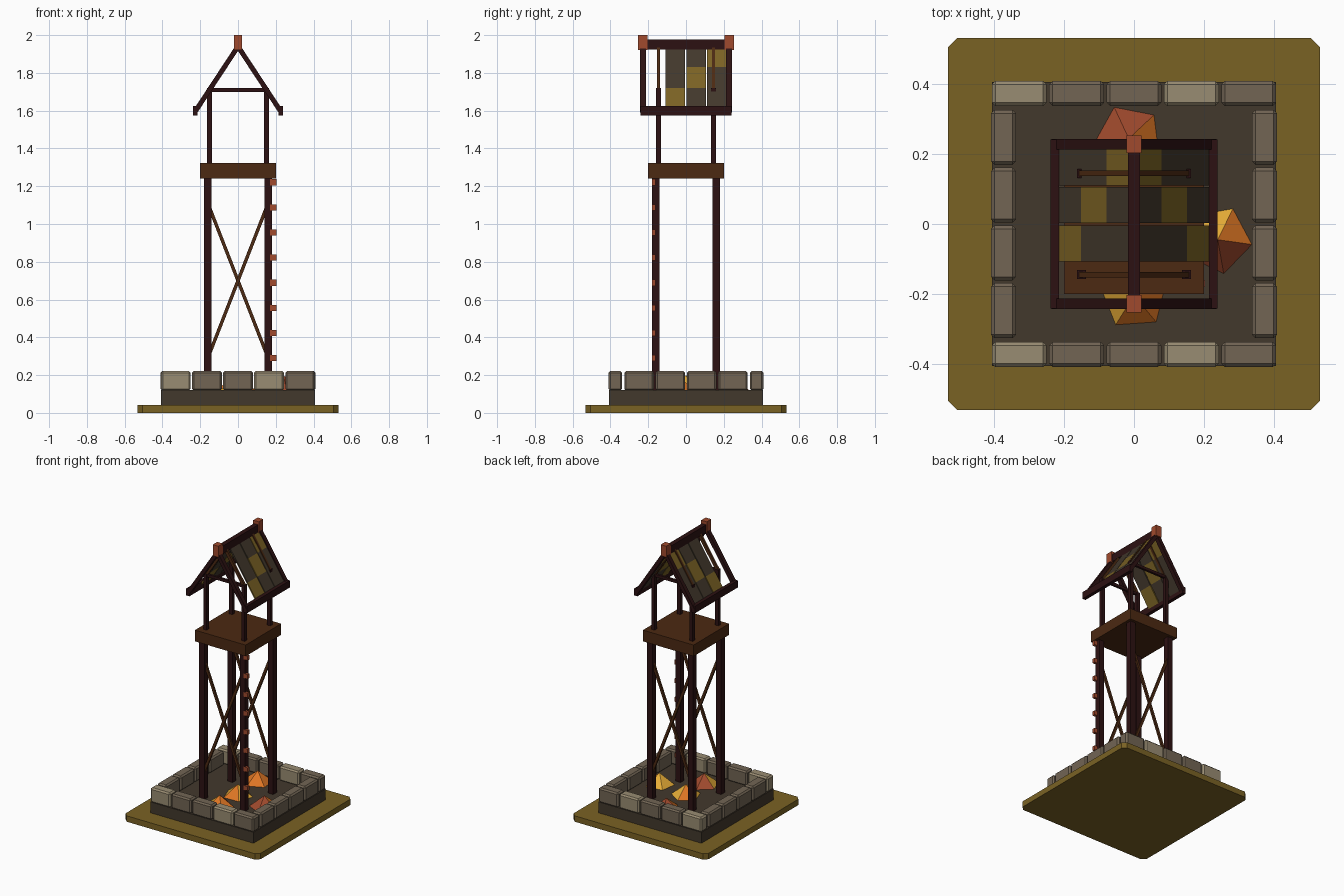
import bpy, bmesh, math
from mathutils import Matrix, Vector

if "Cube" in bpy.data.objects:
    bpy.data.objects.remove(bpy.data.objects["Cube"])


def mat(name, r, g, b):
    lin = [((c / 255 + 0.055) / 1.055) ** 2.4 if c > 10 else c / 255 / 12.92 for c in (r, g, b)]
    m = bpy.data.materials.new(name)
    m.diffuse_color = (*lin, 1)
    m.use_nodes = True
    m.node_tree.nodes["Principled BSDF"].inputs["Base Color"].default_value = m.diffuse_color
    return m


OLIVE = mat("olive", 122, 98, 36)
SLAB = mat("dark_stone", 66, 56, 44)
STONE = mat("grey_stone", 114, 101, 84)
PALE = mat("pale_stone", 153, 140, 114)
DARK = mat("dark_wood", 44, 17, 18)
BROWN = mat("brown_wood", 76, 41, 18)
RUST = mat("rust", 160, 74, 45)
ORANGE = mat("orange", 222, 118, 36)
YELLOW = mat("yellow", 234, 175, 56)


def finish(name, bm, mats, bevel=0):
    bmesh.ops.recalc_face_normals(bm, faces=bm.faces)
    me = bpy.data.meshes.new(name)
    bm.to_mesh(me)
    bm.free()
    for m in mats:
        me.materials.append(m)
    ob = bpy.data.objects.new(name, me)
    bpy.context.collection.objects.link(ob)
    if bevel:
        mod = ob.modifiers.new("bevel", 'BEVEL')
        mod.width, mod.segments = bevel, 1
    return ob


def box(name, c, size, m, angle=0, bevel=0):
    """Box at centre c, turned about the y axis."""
    bm = bmesh.new()
    bmesh.ops.create_cube(bm, size=1, matrix=Matrix.Translation(c)
                          @ Matrix.Rotation(-angle, 4, 'Y') @ Matrix.Diagonal((*size, 1)))
    return finish(name, bm, [m], bevel)


def beam(name, a, b, y, wide, thick, m):
    """Beam from a to b, both (x, z), at depth y."""
    d = Vector(b) - Vector(a)
    box(name, ((a[0] + b[0]) / 2, y, (a[1] + b[1]) / 2), (d.length, wide, thick), m,
        math.atan2(d.y, d.x))


# Ground plate with cut corners
bm = bmesh.new()
H, C = 0.533, 0.027
pts = []
for sx, sy in ((1, 1), (-1, 1), (-1, -1), (1, -1)):
    p = [(sx * H, sy * (H - C)), (sx * (H - C), sy * H)]
    pts += p if sx * sy > 0 else p[::-1]
face = bm.faces.new([bm.verts.new((x, y, 0)) for x, y in pts])
top = bmesh.ops.extrude_face_region(bm, geom=[face])
bmesh.ops.translate(bm, vec=(0, 0, 0.042),
                    verts=[v for v in top["geom"] if isinstance(v, bmesh.types.BMVert)])
finish("ground_plate", bm, [OLIVE])

# Stone footing and ring of wall blocks
box("footing", (0, 0, 0.08), (0.814, 0.814, 0.08), SLAB)
for s in (-1, 1):
    for i in range(5):
        box("wall_block", ((i - 2) * 0.1645, s * 0.374, 0.17), (0.157, 0.072, 0.105),
            PALE if i in (0, 3) else STONE, bevel=0.01)
    for i in range(4):
        box("wall_block", (s * 0.374, (i - 1.5) * 0.1655, 0.17), (0.072, 0.157, 0.105),
            STONE, bevel=0.01)


# Five-sided heaps, one colour per side
def heap(cx, cy, start, colours, r=0.1, h=0.08):
    bm = bmesh.new()
    ring = [bm.verts.new((cx + r * math.cos(math.radians(start + 72 * k)),
                          cy + r * math.sin(math.radians(start + 72 * k)), 0.119)) for k in range(5)]
    tip = bm.verts.new((cx, cy, 0.12 + h))
    for k in range(5):
        bm.faces.new((ring[k], ring[(k + 1) % 5], tip)).material_index = "YOR".index(colours[k])
    bm.faces.new(ring[::-1])
    finish("heap", bm, [YELLOW, ORANGE, RUST])


heap(-0.015, 0.245, 43, "RROOO")
heap(0.24, -0.045, -8, "OYYRR")
heap(0, -0.205, -122, "OORRY")
heap(0, 0, 20, "YOYOY")

# Tower legs, cross braces, climbing pegs
for sx in (-1, 1):
    for sy in (-1, 1):
        box("tower_leg", (sx * 0.16, sy * 0.16, 0.68), (0.04, 0.04, 1.13), DARK)
        box("roof_post", (sx * 0.15, sy * 0.145, 1.515), (0.026, 0.026, 0.41), DARK)
        beam("cross_brace", (-0.15 * sx, 1.085), (0.15 * sx, 0.315), sy * 0.16 + sx * 0.004,
             0.014, 0.018, BROWN)
for i in range(8):
    box("climbing_peg", (0.186, -0.171, 0.29 + i * 0.133), (0.034, 0.02, 0.032), RUST)

# Lookout floor
box("lookout_floor", (0, 0, 1.282), (0.4, 0.4, 0.08), BROWN)

# Roof frame
APEX, EAVE = (0, 1.94), (0.225, 1.598)
slope = math.atan2(EAVE[1] - APEX[1], EAVE[0])
box("ridge_beam", (0, 0, 1.95), (0.034, 0.45, 0.055), DARK)
for s in (-1, 1):
    box("eave_beam", (s * 0.227, 0, 1.6), (0.025, 0.484, 0.05), DARK)
    box("ridge_cap", (0, s * 0.228, 1.96), (0.044, 0.05, 0.08), RUST)
    box("tie_beam", (0, s * 0.145, 1.71), (0.3, 0.016, 0.02), DARK)
    for t in (-1, 1):
        beam("gable_rafter", APEX, (t * EAVE[0], EAVE[1]), s * 0.228, 0.03, 0.026, DARK)
        beam("inner_rafter", APEX, (t * 0.15, 1.712), s * 0.145, 0.016, 0.022, BROWN)

# Roof tiles: three strips per slope, a diagonal of olive tiles, front strip missing
for t in (-1, 1):
    for col, y in enumerate((-0.056, 0.054, 0.162)):
        for row in range(3):
            x = 0.0375 + 0.073 * row
            box("roof_tile", (t * x, y, APEX[1] + x * math.tan(slope)),
                (0.073 / math.cos(slope), 0.103, 0.01),
                OLIVE if row == 2 - col else SLAB, t * slope)
